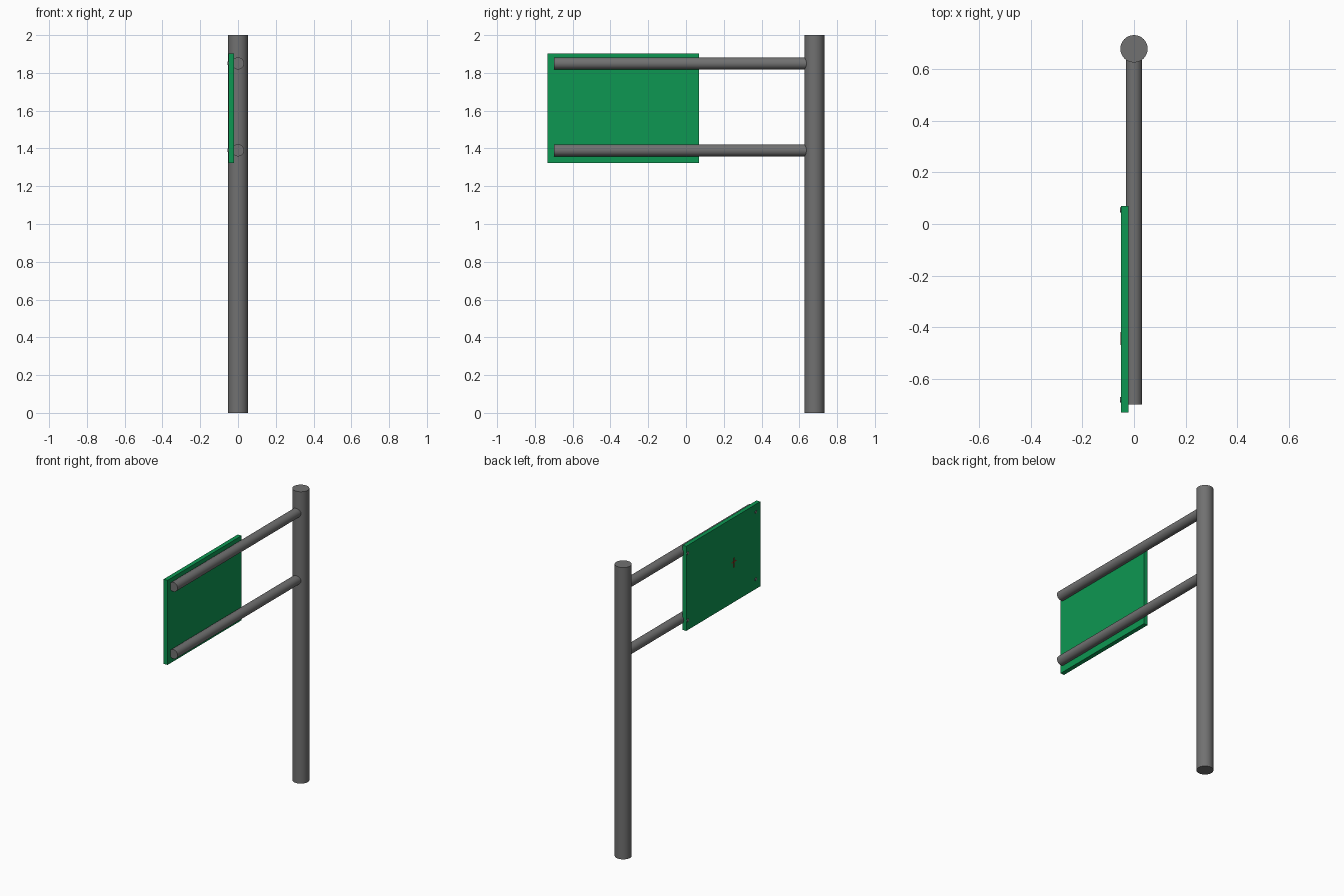
import bpy, bmesh, math
from mathutils import Matrix

if "Cube" in bpy.data.objects:
    bpy.data.objects.remove(bpy.data.objects["Cube"])


def material(name, rgb):
    m = bpy.data.materials.new(name)
    m.diffuse_color = (*rgb, 1)
    m.use_nodes = True
    m.node_tree.nodes["Principled BSDF"].inputs["Base Color"].default_value = m.diffuse_color
    return m


GREY = material("grey metal", (0.165, 0.165, 0.165))
GREEN = material("sign green", (0.004, 0.31, 0.085))
RED = material("marker red", (0.42, 0.02, 0.01))


def finish(bm, name, mat, smooth=False):
    me = bpy.data.meshes.new(name)
    bmesh.ops.recalc_face_normals(bm, faces=bm.faces[:])
    bm.to_mesh(me)
    bm.free()
    me.materials.append(mat)
    ob = bpy.data.objects.new(name, me)
    bpy.context.collection.objects.link(ob)
    if smooth:
        bpy.ops.object.select_all(action='DESELECT')
        ob.select_set(True)
        bpy.context.view_layer.objects.active = ob
        bpy.ops.object.shade_smooth_by_angle(angle=math.radians(35))
    return ob


def rod(name, centre, r1, r2, length, axis='Z', sides=32):
    bm = bmesh.new()
    rot = {'Z': Matrix(),
           'Y': Matrix.Rotation(math.pi / 2, 4, 'X'),
           'X': Matrix.Rotation(-math.pi / 2, 4, 'Y')}[axis]
    bmesh.ops.create_cone(bm, cap_ends=True, segments=sides, radius1=r1, radius2=r2,
                          depth=length, matrix=Matrix.Translation(centre) @ rot)
    return finish(bm, name, GREY, True)


def box(name, lo, hi, mat):
    bm = bmesh.new()
    mid = [(a + b) / 2 for a, b in zip(lo, hi)]
    size = [b - a for a, b in zip(lo, hi)]
    bmesh.ops.create_cube(bm, size=1, matrix=Matrix.Translation(mid) @ Matrix.Diagonal((*size, 1)))
    return finish(bm, name, mat)


# Upright post
rod("post", (0, 0.68, 1), 0.053, 0.053, 2)

# Two horizontal arms, with a pair of bolts holding the panel to each
for level, z in (("upper", 1.85), ("lower", 1.39)):
    rod(level + "_arm", (0, -0.025, z), 0.032, 0.032, 1.35, 'Y')
    for end, y in (("outer", -0.682), ("inner", 0.055)):
        rod(f"{level}_{end}_bolt", (-0.0515, y, z), 0.013, 0.009, 0.007, 'X', 16)

# Sign panel
box("sign_panel", (-0.051, -0.732, 1.322), (-0.022, 0.07, 1.902), GREEN)

# Small red marker plates on the panel face
box("marker_stem", (-0.052, -0.452, 1.56), (-0.0505, -0.444, 1.625), RED)
box("marker_bar", (-0.052, -0.47, 1.596), (-0.0505, -0.42, 1.602), RED)
